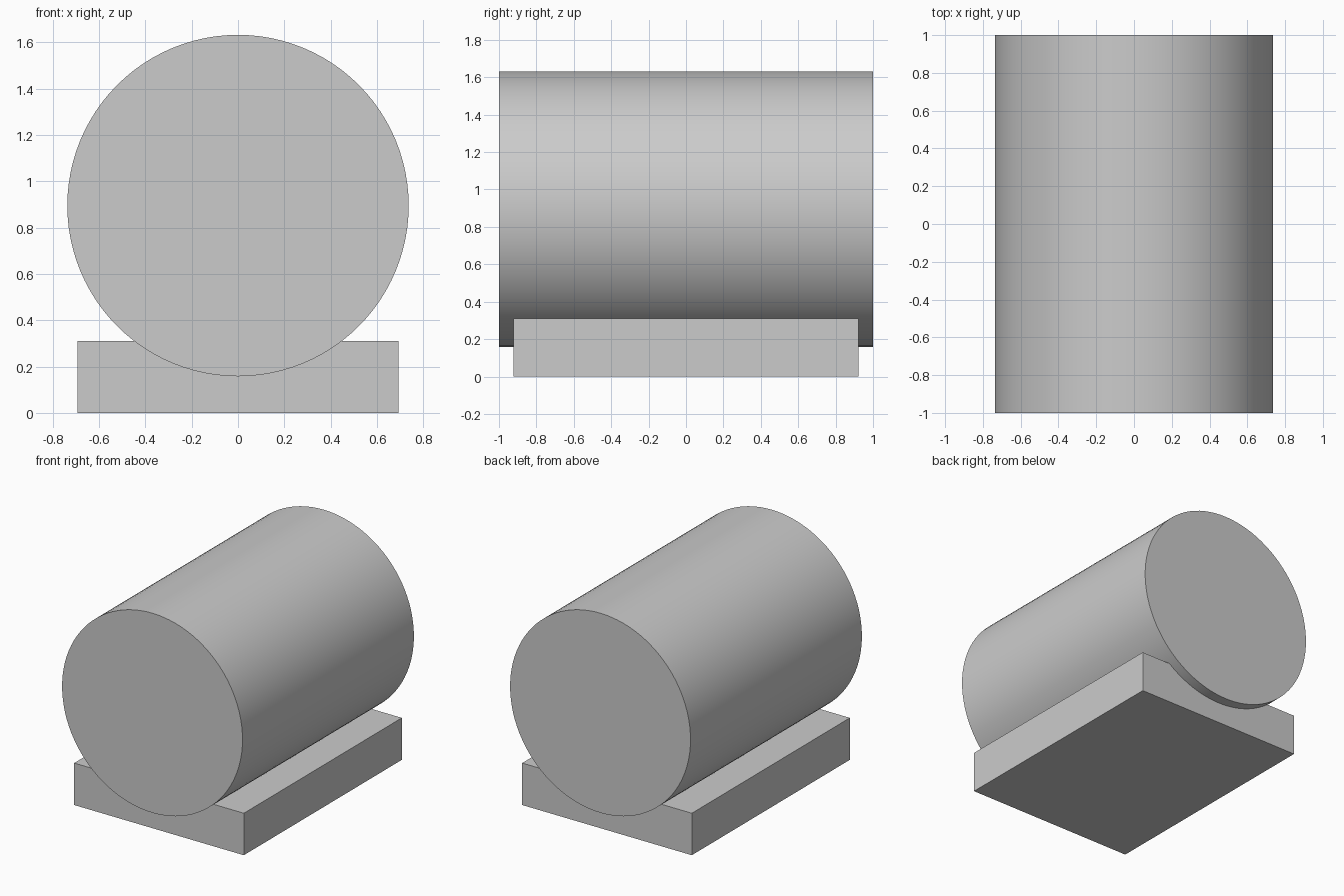
import bpy
import math

if "Cube" in bpy.data.objects:
    bpy.data.objects.remove(bpy.data.objects["Cube"])

grey = bpy.data.materials.new("light_grey")
grey.diffuse_color = (0.6, 0.6, 0.6, 1)
grey.use_nodes = True
grey.node_tree.nodes["Principled BSDF"].inputs["Base Color"].default_value = grey.diffuse_color

# Horizontal tank lying along y
bpy.ops.mesh.primitive_cylinder_add(vertices=96, radius=0.737, depth=2.0,
                                    location=(0, 0, 0.895),
                                    rotation=(math.pi / 2, 0, 0))
tank = bpy.context.object
tank.name = "tank"
tank.data.materials.append(grey)
bpy.ops.object.shade_smooth_by_angle(angle=math.radians(30))

# Rectangular plinth that the tank is sunk into
bpy.ops.mesh.primitive_cube_add(size=1, location=(0, 0, 0.155))
base = bpy.context.object
base.name = "base"
base.scale = (1.386, 1.844, 0.31)
bpy.ops.object.transform_apply(location=False, rotation=False, scale=True)
base.data.materials.append(grey)
